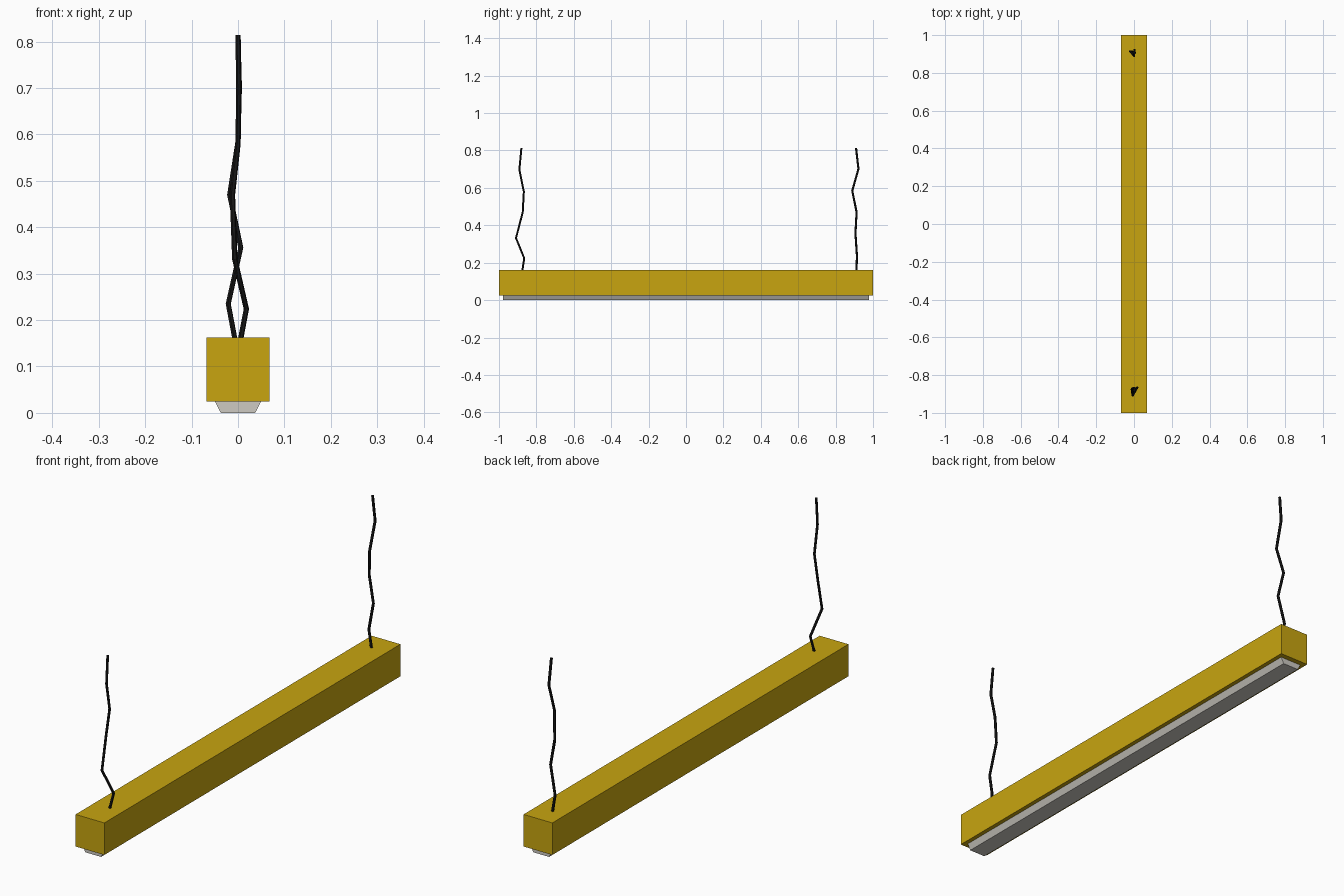
import bpy, bmesh

if "Cube" in bpy.data.objects:
    bpy.data.objects.remove(bpy.data.objects["Cube"])


def material(name, rgb):
    m = bpy.data.materials.new(name)
    m.diffuse_color = (*rgb, 1.0)
    m.use_nodes = True
    m.node_tree.nodes["Principled BSDF"].inputs["Base Color"].default_value = m.diffuse_color
    return m


GOLD = material("gold paint", (0.578, 0.376, 0.005))
WHITE = material("light grey diffuser", (0.61, 0.59, 0.54))
BLACK = material("black cord", (0.008, 0.008, 0.008))


def prism(name, profile, y0, y1, mat):
    """Extrude an x/z profile along y."""
    bm = bmesh.new()
    face = bm.faces.new([bm.verts.new((x, y0, z)) for x, z in profile])
    ext = bmesh.ops.extrude_face_region(bm, geom=[face])
    moved = [g for g in ext["geom"] if isinstance(g, bmesh.types.BMVert)]
    bmesh.ops.translate(bm, verts=moved, vec=(0, y1 - y0, 0))
    bmesh.ops.recalc_face_normals(bm, faces=bm.faces)
    me = bpy.data.meshes.new(name)
    bm.to_mesh(me)
    bm.free()
    me.materials.append(mat)
    ob = bpy.data.objects.new(name, me)
    bpy.context.collection.objects.link(ob)
    return ob


def cord(name, points, mat):
    """Kinked hanging cord swept along a polyline, turned into a mesh."""
    cu = bpy.data.curves.new(name, "CURVE")
    cu.dimensions = "3D"
    cu.bevel_depth = 0.0058
    cu.bevel_resolution = 1
    cu.use_fill_caps = True
    sp = cu.splines.new("POLY")
    sp.points.add(len(points) - 1)
    for p, co in zip(sp.points, points):
        p.co = (*co, 1.0)
    cu.materials.append(mat)
    ob = bpy.data.objects.new(name, cu)
    bpy.context.collection.objects.link(ob)
    bpy.ops.object.select_all(action="DESELECT")
    ob.select_set(True)
    bpy.context.view_layer.objects.active = ob
    bpy.ops.object.convert(target="MESH")
    for poly in bpy.context.object.data.polygons:
        poly.use_smooth = False


# Long square housing
prism("housing", [(-0.068, 0.025), (0.068, 0.025), (0.068, 0.162), (-0.068, 0.162)],
      -1.0, 1.0, GOLD)

# Tapered light diffuser underneath
prism("diffuser", [(-0.037, 0.0), (0.037, 0.0), (0.05, 0.025), (-0.05, 0.025)],
      -0.978, 0.978, WHITE)

# Two kinked suspension cords
cord("front_cord", [(0.004, -0.876, 0.15), (0.018, -0.865, 0.224), (-0.007, -0.909, 0.332),
                    (-0.012, -0.873, 0.47), (0.0, -0.867, 0.58), (0.002, -0.891, 0.697),
                    (0.0, -0.88, 0.814)], BLACK)
cord("rear_cord", [(-0.005, 0.911, 0.15), (-0.021, 0.914, 0.235), (0.006, 0.906, 0.356),
                   (-0.018, 0.912, 0.47), (0.0, 0.889, 0.585), (0.003, 0.922, 0.702),
                   (0.0, 0.909, 0.814)], BLACK)
